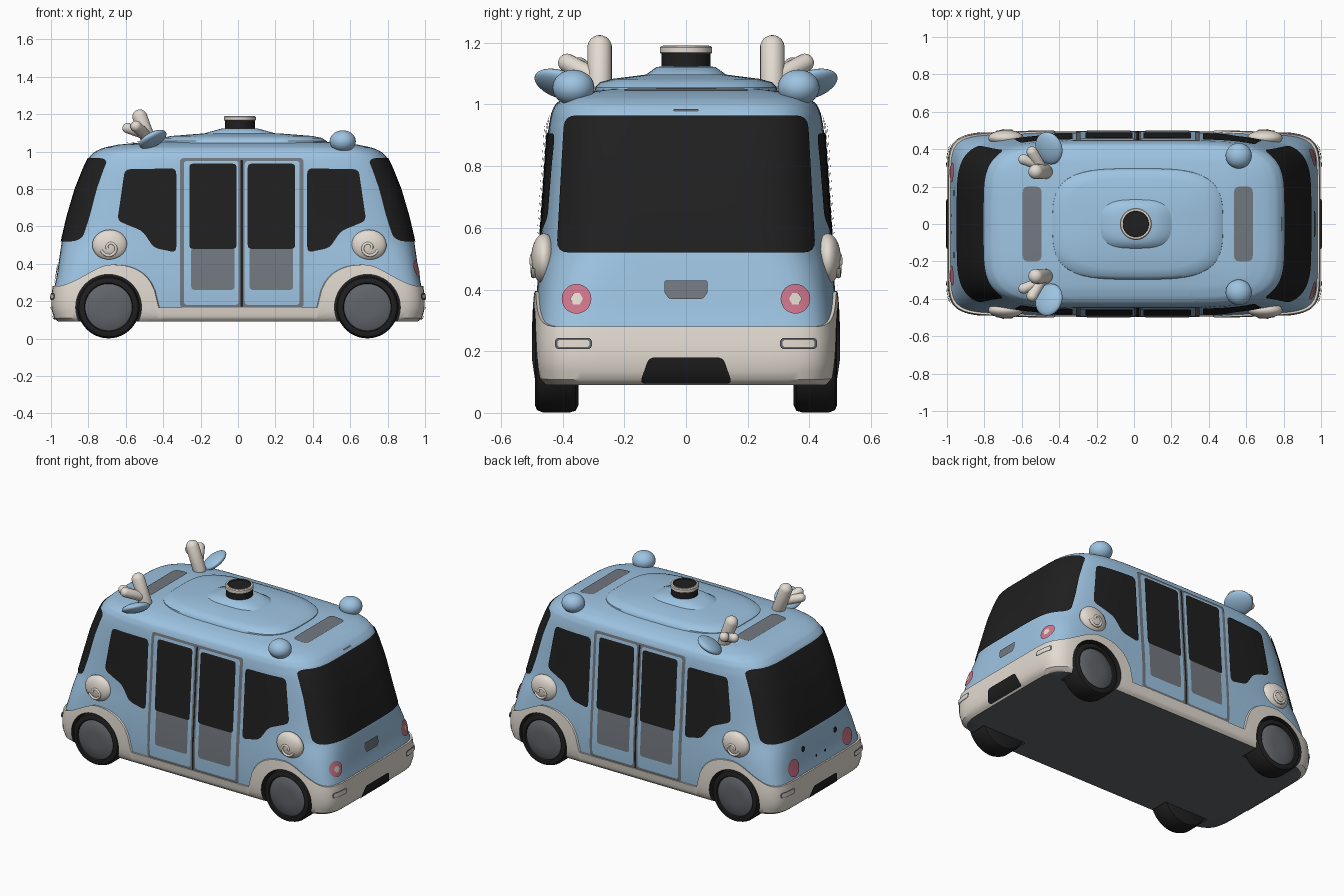
import bpy, bmesh, math
from mathutils import Vector

if "Cube" in bpy.data.objects:
    bpy.data.objects.remove(bpy.data.objects["Cube"])

def mat(name, r, g, b):
    m = bpy.data.materials.new(name)
    m.diffuse_color = (r, g, b, 1)
    m.use_nodes = True
    m.node_tree.nodes["Principled BSDF"].inputs["Base Color"].default_value = m.diffuse_color
    return m

BLUE = mat("sky blue", .34, .55, .76)
CREAM = mat("cream", .77, .71, .64)
BLACK = mat("black", .014, .014, .014)
GRAY = mat("panel gray", .17, .19, .215)
HUB = mat("hub gray", .12, .13, .145)
PINK = mat("pink", .62, .18, .26)

# Body section: height, half length, half width, then squareness (boxier low down)
PROF = [(.09, .95, .46), (.11, .975, .48), (.17, .99, .489), (.26, .985, .49), (.34, .968, .487),
        (.42, .957, .482), (.52, .942, .474), (.65, .912, .465), (.80, .868, .455), (.92, .82, .447),
        (.97, .795, .438), (1.0, .765, .425), (1.02, .72, .40), (1.037, .64, .35), (1.05, .5, .26), (1.058, .25, .12)]
PROF = [(*p, 5 + 4.5 * min(1, max(0, (.54 - p[0]) / .26))) for p in PROF]

def level(z):
    """Fractional profile index at height z."""
    for i in range(len(PROF) - 1):
        if z <= PROF[i + 1][0]:
            return i + max(0, (z - PROF[i][0]) / (PROF[i + 1][0] - PROF[i][0]))
    return len(PROF) - 1

def at(s):
    i = min(int(s), len(PROF) - 2)
    return [p + (q - p) * (s - i) for p, q in zip(PROF[i], PROF[i + 1])]

def cross(p, half, other, e):
    return other * max(0, 1 - abs(p / half) ** e) ** (1 / e)

def on_body(p, q, mode, sgn, d):
    """Map flat outline coordinates to the body surface, lifted by d."""
    if mode == "roof":
        lo, hi = 5, len(PROF) - 1
        for _ in range(30):
            m = (lo + hi) / 2
            z, a, b, e = at(m)
            lo, hi = (m, hi) if abs(p / a) ** e + abs(q / b) ** e < 1 else (lo, m)
        return Vector((p, q, at(lo)[0] + d))
    z, a, b, e = at(level(q))
    if mode == "side":
        return Vector((p, sgn * cross(p, a + d, b + d, e), q))
    return Vector((sgn * cross(p, b + d, a + d, e), p, q))

def finish(name, bm, mats):
    me = bpy.data.meshes.new(name)
    bm.to_mesh(me)
    bm.free()
    for m in mats:
        me.materials.append(m)
    ob = bpy.data.objects.new(name, me)
    bpy.context.collection.objects.link(ob)
    return ob

def rounded(pts, r):
    out = []
    for i, c in enumerate(pts):
        c, a, b = Vector(c), Vector(pts[i - 1]), Vector(pts[(i + 1) % len(pts)])
        p, q = c + (a - c).normalized() * r, c + (b - c).normalized() * r
        out += [p * (1 - t) ** 2 + c * 2 * t * (1 - t) + q * t * t for t in (0, .25, .5, .75, 1)]
    return out

def plate(name, pts, mode, sgn, d, m, r=.02):
    bm = bmesh.new()
    bm.faces.new([bm.verts.new((p[0], p[1], 0)) for p in (rounded(pts, r) if r else pts)])
    for axis, step in ((0, .015 if mode == "end" else .04), (1, .03)):
        for k in range(-60, 61):
            no = Vector((1 - axis, axis, 0))
            bmesh.ops.bisect_plane(bm, geom=bm.verts[:] + bm.edges[:] + bm.faces[:],
                                   plane_co=no * (k * step + .0013), plane_no=no)
    bmesh.ops.triangulate(bm, faces=bm.faces[:])
    for v in bm.verts:
        v.co = on_body(v.co.x, v.co.y, mode, sgn, d)
    bm.normal_update()
    out = {"side": Vector((0, sgn, 0)), "end": Vector((sgn, 0, 0)), "roof": Vector((0, 0, 1))}[mode]
    if sum(f.normal.dot(out) * f.calc_area() for f in bm.faces) < 0:
        bmesh.ops.reverse_faces(bm, faces=bm.faces[:])
    return finish(name, bm, [m])

def rect(x0, x1, z0, z1):
    return [(x0, z0), (x1, z0), (x1, z1), (x0, z1)]

def disc(x, z, r, n=28):
    return [(x + r * math.cos(i * math.tau / n), z + r * math.sin(i * math.tau / n)) for i in range(n)]

def skin(bm, rows, mat_of):
    """Close stacked vertex rings into a capped solid."""
    n = len(rows[0])
    for j in range(len(rows) - 1):
        for i in range(n):
            k = (i + 1) % n
            bm.faces.new((rows[j][i], rows[j][k], rows[j + 1][k], rows[j + 1][i])).material_index = mat_of(j)
    bm.faces.new(rows[0][::-1]).material_index = mat_of(-1)
    bm.faces.new(rows[-1]).material_index = mat_of(len(rows) - 1)
    bmesh.ops.recalc_face_normals(bm, faces=bm.faces[:])

def loft(name, rings, mats, mat_of=lambda j: 0, e=2, n=48, loc=(0, 0, 0), rot=(0, 0, 0)):
    bm, rows = bmesh.new(), []
    for a, b, z in rings:
        row = []
        for i in range(n):
            c, s = math.cos(i * math.tau / n), math.sin(i * math.tau / n)
            r = (abs(c) ** e + abs(s) ** e) ** (-1 / e)
            row.append(bm.verts.new((a * r * c, b * r * s, z)))
        rows.append(row)
    skin(bm, rows, mat_of)
    ob = finish(name, bm, mats)
    ob.location, ob.rotation_euler = loc, rot
    return ob

def ellipsoid(name, loc, radii, m, rot=(0, 0, 0)):
    bm = bmesh.new()
    bmesh.ops.create_uvsphere(bm, u_segments=32, v_segments=16, radius=1)
    ob = finish(name, bm, [m])
    ob.location, ob.scale, ob.rotation_euler = loc, radii, rot

def capsule(name, p, q, r, m):
    p, q = Vector(p), Vector(q)
    bm = bmesh.new()
    bmesh.ops.create_uvsphere(bm, u_segments=20, v_segments=11, radius=r)
    for v in bm.verts:
        v.co.z += (q - p).length if v.co.z > 0 else 0
    ob = finish(name, bm, [m])
    ob.location, ob.rotation_euler = p, (q - p).to_track_quat("Z", "Y").to_euler()

# Body shell: cream skirt rising into fenders, blue above
def skirt_top(x):
    d = abs(x) - .70
    if d < 0:
        return .165 + .23 * max(0, 1 - (-d / .27) ** 2.4) ** .5
    t = min(1, d / .27)
    return .395 - .115 * t * t * (3 - 2 * t)

square = ([(-1 + i / 40, -1) for i in range(80)] + [(1, -1 + i / 20) for i in range(40)]
          + [(1 - i / 40, 1) for i in range(80)] + [(-1, 1 - i / 20) for i in range(40)])
bm, LOW, HIGH, TOP = bmesh.new(), 7, 40, len(PROF) - 1
rows = [[] for _ in range(LOW + HIGH + 2)]
for u, v in square:
    s0 = level(skirt_top(u * (abs(u) ** 8 + abs(v) ** 8) ** (-1 / 8)))
    for j, row in enumerate(rows):
        s, d = (s0 * j / LOW, .01) if j <= LOW else (s0 + (TOP - s0) * (j - LOW - 1) / HIGH, 0)
        z, a, b, e = at(s)
        r = (abs(u) ** e + abs(v) ** e) ** (-1 / e)
        row.append(bm.verts.new(((a + d) * r * u, (b + d) * r * v, z)))
skin(bm, rows, lambda j: 2 if j < 0 else 1 if j <= LOW else 0)
body = finish("body", bm, [BLUE, CREAM, HUB, BLACK])

# Wheels and their wells
for sx in (-1, 1):
    for sy in (-1, 1):
        place = dict(loc=(sx * .692, sy * .348, .167), rot=(-sy * math.pi / 2, 0, 0))
        cut = loft("well_cutter", [(.176, .176, 0), (.176, .176, .25)], [BLUE, CREAM, HUB, BLACK], lambda j: 3, **place)
        mod = body.modifiers.new("well", "BOOLEAN")
        mod.operation, mod.solver, mod.object = "DIFFERENCE", "EXACT", cut
        bpy.context.view_layer.objects.active = body
        bpy.ops.object.modifier_apply(modifier=mod.name)
        bpy.data.objects.remove(cut)
        prof = [(.14, 0), (.16, .01), (.166, .03), (.166, .115), (.158, .135), (.142, .142), (.13, .14),
                (.126, .13), (.118, .136), (.05, .14)]
        loft("wheel", [(r, r, h) for r, h in prof], [BLACK, HUB], lambda j: int(j > 6), **place)

# Both long sides: doors, windows, spiral badges
half_window = [(-.605, .905), (-.33, .91), (-.33, .46), (-.45, .485), (-.51, .575), (-.645, .63)]
for s in (-1, 1):
    plate("door_frame", rect(-.31, .35, .165, .965), "side", s, .005, GRAY)
    plate("door_seam", rect(.014, .026, .17, .955), "side", s, .008, BLACK, .004)
    for x0, x1, g0, g1 in ((-.29, .004, -.26, -.008), (.036, .33, .052, .305)):
        plate("door_leaf", rect(x0, x1, .18, .95), "side", s, .008, BLUE)
        plate("door_lower_panel", rect(g0 + .01, g1 - .01, .26, .49), "side", s, .011, GRAY)
        plate("door_glass", rect(g0, g1, .48, .935), "side", s, .013, BLACK)
    for f in (1, -1):
        plate("side_window", [(x if f > 0 else .04 - x, z) for x, z in half_window], "side", s, .006, BLACK, .03)
        cx = -.685 if f > 0 else .70
        ellipsoid("spiral_badge", (cx, s * .46, .5), (.094, .042, .082), CREAM)
        cu = bpy.data.curves.new("badge_curl", "CURVE")
        cu.dimensions, cu.bevel_depth, cu.bevel_resolution = "3D", .008, 2
        sp = cu.splines.new("POLY")
        sp.points.add(19)
        for i, p in enumerate(sp.points):
            t, rr = 3.4 - i * .33, .014 + i * .0018
            bulge = .458 + .042 * math.sqrt(1 - (rr / .085) ** 2)
            p.co = (cx + f * rr * math.cos(t), s * bulge, .485 + rr * math.sin(t), 1)
        cu.materials.append(CREAM)
        bpy.context.collection.objects.link(bpy.data.objects.new("badge_curl", cu))

# Both ends: windscreens, bumper intakes, slot lamps
for s in (-1, 1):
    plate("windscreen", [(-.42, .52), (.42, .52), (.395, .965), (-.395, .965)], "end", s, .006, BLACK, .04)
    plate("bumper_intake", [(-.15, .095), (.15, .095), (.12, .18), (-.12, .18)], "end", s, .016, BLACK)
    for k in (-1, 1):
        plate("lamp_surround", rect(k * .365 - .06, k * .365 + .06, .207, .243), "end", s, .015, HUB, .015)
        plate("lamp", rect(k * .365 - .052, k * .365 + .052, .213, .237), "end", s, .018, CREAM, .011)

# Tail end: round pink lights and a gray hatch
plate("tail_hatch", [(-.055, .37), (.055, .37), (.07, .39), (.07, .43), (-.07, .43), (-.07, .39)], "end", 1, .006, GRAY, .008)
plate("roof_sensor", rect(-.04, .04, .978, .986), "end", 1, .006, HUB, .003)
for k in (-1, 1):
    plate("tail_light", disc(k * .355, .37, .048), "end", 1, .006, PINK, 0)
    plate("tail_light_centre", disc(k * .355, .37, .021, 6), "end", 1, .01, CREAM, 0)
    # Face end: cheeks, eyes, nostrils
    plate("cheek", disc(k * .275, .35, .053), "end", -1, .007, PINK, 0)
    plate("eye", disc(k * .165, .43, .018), "end", -1, .007, BLACK, 0)
    plate("nostril", disc(k * .045, .345, .009, 12), "end", -1, .007, BLACK, 0)
    # Ears, antlers and rear bumps on the roof
    ellipsoid("ear", (-.455, k * .405, 1.065), (.08, .09, .03), BLUE, (k * .3, -.5, 0))
    ellipsoid("rear_ear", (.56, k * .365, 1.055), (.07, .068, .058), BLUE)
    capsule("antler_stem", (-.475, k * .28, 1.05), (-.525, k * .28, 1.185), .04, CREAM)
    capsule("antler_branch", (-.49, k * .29, 1.085), (-.545, k * .385, 1.135), .03, CREAM)
    capsule("antler_tip", (-.52, k * .32, 1.10), (-.59, k * .345, 1.125), .028, CREAM)
    # Roof vents
    x = .585 if k > 0 else -.545
    plate("roof_vent", rect(x - .05, x + .05, -.2, .2), "roof", 1, .006, GRAY, .03)

# Roof pod and sensor turret
loft("roof_pod", [(.46, .30, 1.02), (.455, .295, 1.055), (.43, .28, 1.072), (.38, .24, 1.083), (.2, .13, 1.097)],
     [BLUE], e=3.5, n=72, loc=(.02, 0, 0))
loft("turret_base", [(.21, .14, 1.075), (.19, .13, 1.097), (.10, .095, 1.122), (.06, .06, 1.124)], [BLUE], e=3, loc=(.01, 0, 0))
loft("turret", [(r, r, z) for r, z in ((.08, 1.11), (.08, 1.165), (.085, 1.168), (.085, 1.185), (.08, 1.19), (.07, 1.191), (.068, 1.186))],
     [BLACK, CREAM], lambda j: int(1 <= j <= 4), loc=(.01, 0, 0))

# Smooth shading that keeps hard edges
bpy.ops.object.select_all(action="DESELECT")
for ob in bpy.context.scene.objects:
    if ob.type == "MESH":
        ob.select_set(True)
        bpy.context.view_layer.objects.active = ob
bpy.ops.object.shade_smooth_by_angle(angle=math.radians(35))
